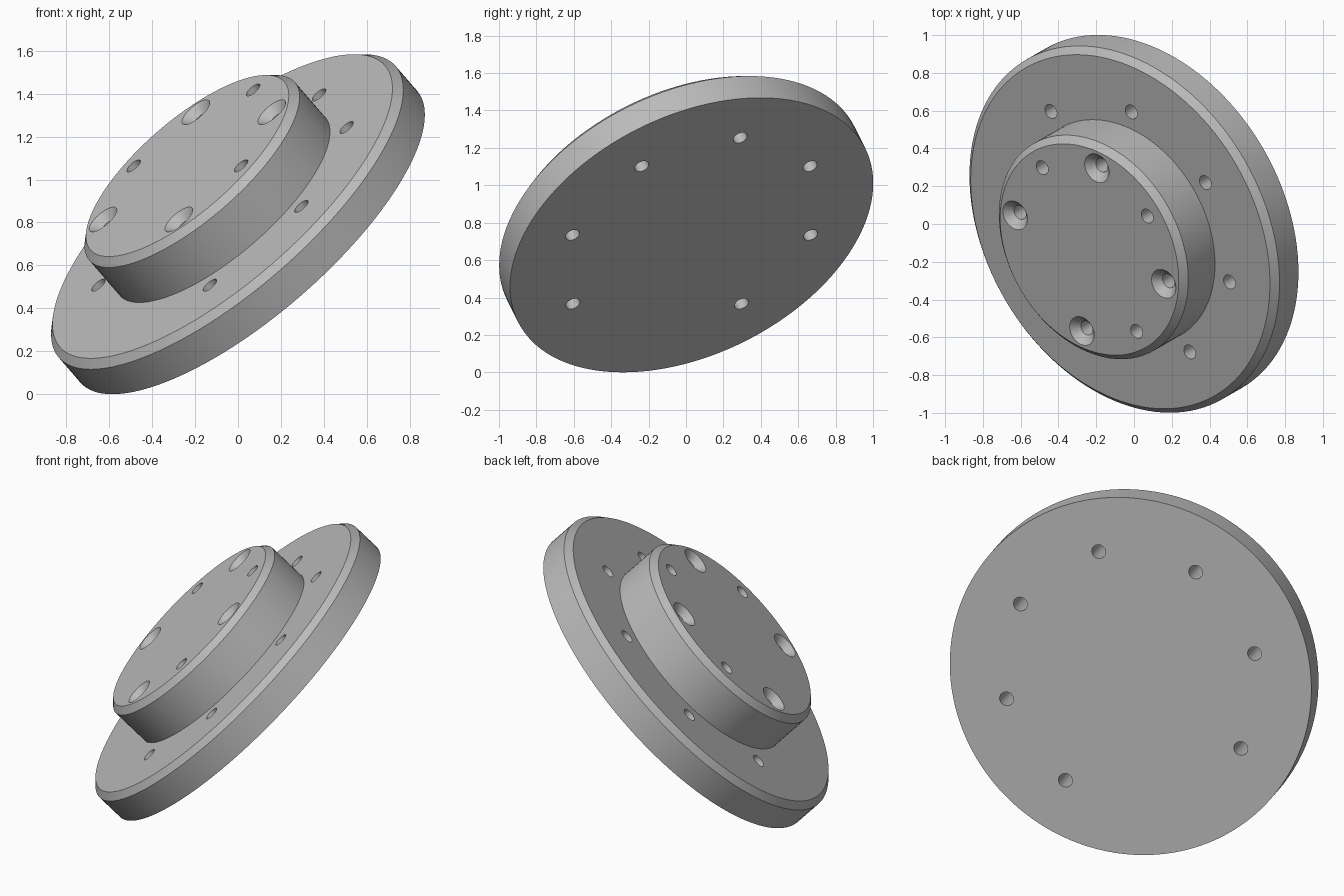
import bpy, bmesh
from math import radians, cos, sin
from mathutils import Matrix

cube = bpy.data.objects.get("Cube")
if cube:
    bpy.data.objects.remove(cube, do_unlink=True)

steel = bpy.data.materials.new("plain grey")
steel.use_nodes = True
steel.diffuse_color = (0.5, 0.5, 0.5, 1)
steel.node_tree.nodes["Principled BSDF"].inputs["Base Color"].default_value = (0.5, 0.5, 0.5, 1)


def lathe(bm, profile, steps, centre=(0, 0, 0)):
    """Turn a (radius, height) profile around a vertical axis through centre."""
    verts = [bm.verts.new((r, 0, z)) for r, z in profile]
    edges = [bm.edges.new(pair) for pair in zip(verts, verts[1:])]
    bmesh.ops.spin(bm, geom=verts + edges, cent=(0, 0, 0), axis=(0, 0, 1),
                   angle=radians(360), steps=steps, use_duplicate=False)
    fresh = [v for v in bm.verts if not v.tag]
    bmesh.ops.remove_doubles(bm, verts=fresh, dist=0.0001)
    fresh = [v for v in bm.verts if not v.tag]
    bmesh.ops.translate(bm, verts=fresh, vec=centre)
    for v in fresh:
        v.tag = True


def finish(bm, name):
    bmesh.ops.recalc_face_normals(bm, faces=bm.faces)
    mesh = bpy.data.meshes.new(name)
    bm.to_mesh(mesh)
    bm.free()
    mesh.materials.append(steel)
    obj = bpy.data.objects.new(name, mesh)
    bpy.context.collection.objects.link(obj)
    return obj


# Main dimensions
flange_r, flange_h = 1.038, 0.2
boss_r, boss_top = 0.634, 0.467
bevel = 0.036
hole_r, sink_r = 0.04, 0.082

# Flange and boss turned as one solid with chamfered rims
bm = bmesh.new()
lathe(bm, [(0, 0), (flange_r, 0), (flange_r, flange_h - bevel),
           (flange_r - bevel, flange_h), (boss_r, flange_h),
           (boss_r, boss_top - bevel), (boss_r - bevel, boss_top), (0, boss_top)], 128)
hub = finish(bm, "flanged_hub")

# Cutters for every hole, on two bolt circles
bm = bmesh.new()
drill_end = 0.2
through = [(0, -0.1), (hole_r, -0.1), (hole_r, 0.3), (0, 0.3)]
blind = [(0, drill_end), (hole_r, drill_end), (hole_r, 0.6), (0, 0.6)]
countersunk = [(0, drill_end), (hole_r, drill_end),
               (hole_r, boss_top - sink_r + hole_r), (sink_r, boss_top),
               (sink_r, 0.6), (0, 0.6)]
for i in range(8):
    a = radians(45 * i)
    on_circle = lambda r: (r * cos(a), r * sin(a), 0)
    if i != 4:
        lathe(bm, through, 32, on_circle(0.735))
    if i % 2:
        lathe(bm, countersunk, 32, on_circle(0.5))
    elif i != 4:
        lathe(bm, blind, 32, on_circle(0.5))
cutter = finish(bm, "hole_cutters")
cutter.hide_render = True

cut = hub.modifiers.new("holes", "BOOLEAN")
cut.operation = "DIFFERENCE"
cut.solver = "EXACT"
cut.object = cutter
bpy.ops.object.select_all(action="DESELECT")
hub.select_set(True)
bpy.context.view_layer.objects.active = hub
bpy.ops.object.modifier_apply(modifier=cut.name)
bpy.data.objects.remove(cutter, do_unlink=True)
bpy.ops.object.shade_smooth_by_angle(angle=radians(30))

# Tilt the finished hub so it rests on its lower rim
hub.matrix_world = (Matrix.Translation((0.05, 0.03, flange_r * sin(radians(45))))
                    @ Matrix.Rotation(radians(30), 4, "Z")
                    @ Matrix.Rotation(radians(-45), 4, "Y"))
